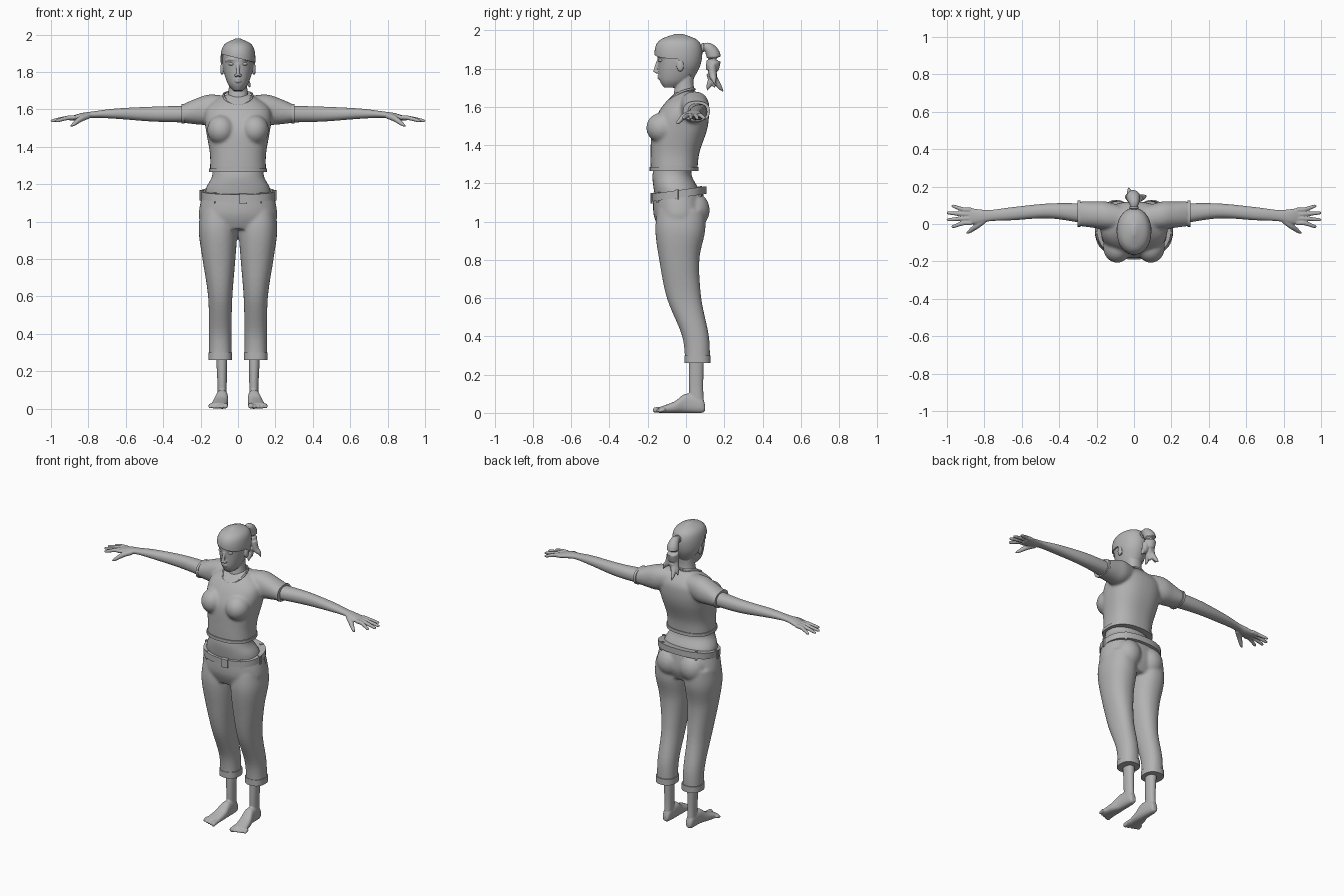
import bpy, bmesh, math
from mathutils import Vector, Matrix

default_cube = bpy.data.objects.get("Cube")
if default_cube:
    bpy.data.objects.remove(default_cube, do_unlink=True)

shade = (.45, .45, .45, 1)
grey = bpy.data.materials.new("plain_grey")
grey.use_nodes = True
grey.diffuse_color = shade
grey.node_tree.nodes["Principled BSDF"].inputs["Base Color"].default_value = shade


def spline(rows, steps):
    """Smooth in-between rows."""
    result = []
    last = len(rows) - 1
    for i in range(last):
        before, start, end, after = rows[max(i - 1, 0)], rows[i], rows[i + 1], rows[min(i + 2, last)]
        for step in range(steps):
            t = step / steps
            result.append([q + t / 2 * (r - p + t * (2*p - 5*q + 4*r - s + t * (3*q - p - 3*r + s)))
                           for p, q, r, s in zip(before, start, end, after)])
    return result + [list(rows[-1])]


def skin_rings(bm, rings):
    loops = [[bm.verts.new(point) for point in ring] for ring in rings]
    count = len(loops[0])
    for low, high in zip(loops, loops[1:]):
        for i in range(count):
            j = (i + 1) % count
            bm.faces.new((low[i], low[j], high[j], high[i]))
    bm.faces.new(loops[0][::-1])
    bm.faces.new(loops[-1])


def loft(bm, rows, axis="z", power=2.2, steps=6):
    """Rows are (position on axis, low and high of one side, low and high of the other)."""
    rings = []
    count = 40
    for t, a, b, c, d in spline(rows, steps):
        ring = []
        for i in range(count):
            angle = math.tau * i / count
            u, v = [math.copysign(abs(f) ** (2 / power), f) for f in (math.cos(angle), math.sin(angle))]
            p, q = (a + b + (b - a) * u) / 2, (c + d + (d - c) * v) / 2
            ring.append({"z": (p, q, t), "x": (t, p, q), "y": (p, t, q)}[axis])
        rings.append(ring)
    skin_rings(bm, rings)


def symmetric(rows):
    """Rows are (height, half width, front, back)."""
    return [(z, -width, width, front, back) for z, width, front, back in rows]


def band(bm, section, length, axis="z", grow=.005):
    """Flat strip around a cross-section, for hems, cuffs and the belt."""
    t, a, b, c, d = section
    outline = ((t, -grow), (t, grow), (t + length, grow), (t + length, -grow))
    loft(bm, [(at, a - g, b + g, c - g, d + g) for at, g in outline], axis, 2.4, 1)


def tube(bm, path, count=12, steps=4):
    """Path points are (x, y, z, radius)."""
    points = spline(path, steps)
    rings = []
    for i, (x, y, z, radius) in enumerate(points):
        ahead, behind = points[min(i + 1, len(points) - 1)], points[max(i - 1, 0)]
        turn = (Vector(ahead[:3]) - Vector(behind[:3])).to_track_quat("Z", "Y")
        angles = [math.tau * k / count for k in range(count)]
        rings.append([Vector((x, y, z)) + turn @ Vector((math.cos(a), math.sin(a), 0)) * max(radius, .002)
                      for a in angles])
    skin_rings(bm, rings)


def ball(bm, centre, size):
    bmesh.ops.create_uvsphere(bm, u_segments=24, v_segments=14, radius=1,
                              matrix=Matrix.Translation(centre) @ Matrix.Diagonal((*size, 1)))


def mirror(bm):
    copied = bmesh.ops.duplicate(bm, geom=bm.verts[:] + bm.edges[:] + bm.faces[:])["geom"]
    for item in copied:
        if isinstance(item, bmesh.types.BMVert):
            item.co.x *= -1


def finish(bm, name, voxel=0, smooth=4, thickness=0):
    """Make the object, optionally merging its pieces into one soft surface."""
    bmesh.ops.recalc_face_normals(bm, faces=bm.faces[:])
    mesh = bpy.data.meshes.new(name)
    bm.to_mesh(mesh)
    bm.free()
    part = bpy.data.objects.new(name, mesh)
    bpy.context.collection.objects.link(part)
    if voxel:
        merge = part.modifiers.new("merge", "REMESH")
        merge.mode, merge.voxel_size = "VOXEL", voxel
        part.modifiers.new("soften", "SMOOTH").iterations = smooth
    if thickness:
        part.modifiers.new("thickness", "SOLIDIFY").thickness = thickness
    if part.modifiers:
        graph = bpy.context.evaluated_depsgraph_get()
        part.data = bpy.data.meshes.new_from_object(part.evaluated_get(graph))
        part.modifiers.clear()
    part.data.materials.clear()
    part.data.materials.append(grey)
    part.data.shade_smooth()
    part.data.set_sharp_from_angle(angle=math.radians(45))


# Shirt: sleeves and bust mirrored, then merged with the torso
bm = bmesh.new()
loft(bm, [(.05, -.03, .09, 1.56, 1.67), (.15, -.03, .12, 1.52, 1.68),
          (.22, -.02, .12, 1.52, 1.66), (.3, -.01, .12, 1.53, 1.625)], "x")
ball(bm, (.09, -.125, 1.49), (.075, .083, .08))
mirror(bm)
loft(bm, symmetric([(1.27, .15, -.185, .06), (1.36, .15, -.185, .07), (1.48, .17, -.18, .11),
                    (1.56, .18, -.15, .12), (1.62, .16, -.11, .11), (1.68, .07, -.05, .06)]), power=2.4)
finish(bm, "shirt", .008, 8)

# Hems and collar
bm = bmesh.new()
band(bm, (1.265, -.15, .15, -.185, .06), .02)
finish(bm, "shirt_hem")

bm = bmesh.new()
band(bm, (.287, -.01, .12, 1.53, 1.625), .015, "x")
mirror(bm)
finish(bm, "sleeve_hems")

bm = bmesh.new()
turns = [(math.cos(a), math.sin(a)) for a in (math.tau * k / 24 for k in range(25))]
tube(bm, [(.077 * c, .074 * s - .028, 1.656 + .036 * s + .02 * c * c, .006) for c, s in turns], 8, 2)
finish(bm, "collar")

# Arms with hands, fingers and thumbs
bm = bmesh.new()
loft(bm, [(.25, 0, .11, 1.53, 1.62), (.45, .03, .11, 1.535, 1.615), (.65, .02, .09, 1.55, 1.605),
          (.77, .015, .075, 1.555, 1.59), (.84, 0, .08, 1.545, 1.58), (.9, 0, .09, 1.54, 1.56)], "x")
for k in range(4):
    base, tip = .077 - .024 * k, .095 - .036 * k
    reach = .99 if k in (1, 2) else .965
    tube(bm, [(.87, base, 1.557, .012), (.91, base, 1.555, .012),
              (reach, tip, 1.54, .009), (reach + .01, tip, 1.535, .003)])
tube(bm, [(.8, .02, 1.565, .016), (.84, -.01, 1.55, .016), (.88, -.04, 1.52, .01), (.897, -.048, 1.51, .003)])
mirror(bm)
finish(bm, "arms", .0045, 3)

# Midriff
bm = bmesh.new()
loft(bm, symmetric([(1.3, .135, -.165, .03), (1.24, .14, -.175, .03), (1.18, .17, -.17, .06), (1.12, .18, -.16, .08)]))
finish(bm, "midriff")

# Trousers: legs and seat merged with the hips
bm = bmesh.new()
loft(bm, [(1.06, .02, .2, -.15, .1), (.95, .005, .21, -.16, .1), (.8, .014, .19, -.14, .07),
          (.6, .03, .16, -.1, .08), (.4, .035, .155, -.02, .12), (.26, .035, .155, -.005, .125)])
ball(bm, (.085, .04, 1.06), (.085, .084, .095))
mirror(bm)
loft(bm, symmetric([(.96, .19, -.14, .07), (1.04, .21, -.17, .1), (1.15, .19, -.17, .09)]))
finish(bm, "trousers", .008, 7)

bm = bmesh.new()
band(bm, (.26, .035, .155, -.005, .125), .04, grow=.004)
mirror(bm)
finish(bm, "trouser_cuffs")

# Belt with loops and buckle, lower at the front
bm = bmesh.new()
band(bm, (1.13, -.19, .19, -.17, .1), .04, grow=.007)
for degrees in (-130, -82, -50, -5, 50, 130, 185):
    a = math.radians(degrees)
    width = .04 if degrees == -82 else .014
    spot = Matrix.Translation((.194 * math.cos(a), .139 * math.sin(a) - .035, 1.147))
    turn = Matrix.Rotation(math.atan2(math.sin(a) / .139, math.cos(a) / .194), 4, "Z")
    bmesh.ops.create_cube(bm, size=1, matrix=spot @ turn @ Matrix.Diagonal((.022, width, .055, 1)))
for v in bm.verts:
    v.co.z += .14 * v.co.y
finish(bm, "belt")

# Feet, ankles and toes
bm = bmesh.new()
loft(bm, [(.1, .07, .1, .01, .04), (.08, .06, .11, 0, .08), (0, .053, .118, 0, .1),
          (-.06, .053, .135, 0, .06), (-.14, .06, .15, 0, .03)], "y", 2.5)
loft(bm, [(.32, .056, .12, .015, .095), (.14, .06, .11, .015, .09), (.04, .06, .11, .02, .095)])
for k in range(5):
    x, tip = .068 + .02 * k, .007 * k - .173
    r = .01 if k else .014
    tube(bm, [(x, -.11, .02, r), (x, tip + .03, .018, r), (x, tip + .006, r, r), (x, tip, r, r / 3)])
mirror(bm)
finish(bm, "feet", .005, 3)

# Head and neck with ears, brows, nose and lips
bm = bmesh.new()
ball(bm, (.086, -.03, 1.815), (.009, .019, .032))
ball(bm, (.011, -.153, 1.782), (.009, .011, .008))
tube(bm, [(.014, -.142, 1.864, .007), (.04, -.137, 1.868, .008), (.066, -.108, 1.858, .006)])
mirror(bm)
loft(bm, symmetric([(1.7, .025, -.115, -.04), (1.74, .056, -.138, .02), (1.82, .08, -.145, .07),
                    (1.9, .082, -.148, .073), (1.95, .055, -.12, .04), (1.965, .03, -.08, 0)]), power=2.1)
loft(bm, symmetric([(1.58, .085, -.07, .07), (1.66, .058, -.065, .05), (1.72, .049, -.056, .04), (1.8, .05, -.05, .045)]))
tube(bm, [(0, -.14, 1.85, .008), (0, -.152, 1.82, .009), (0, -.162, 1.78, .01)])
for z in (1.75, 1.762):
    tube(bm, [(-.025, -.128, 1.756, .003), (0, -.143, z, .007), (.025, -.128, 1.756, .003)])
finish(bm, "head_and_neck", .004, 3)

bm = bmesh.new()
ball(bm, (.034, -.131, 1.843), (.017, .014, .009))
mirror(bm)
finish(bm, "eyes")

# Hair cap, trimmed along the fringe and behind the ears
bm = bmesh.new()
loft(bm, symmetric([(1.74, .056, -.13, .035), (1.82, .088, -.157, .076), (1.9, .091, -.163, .084),
                    (1.95, .07, -.135, .058), (1.98, .01, -.06, -.015)]), power=2.1)
trims = [(Vector((0, -.16, 1.874)), Vector((.25, 0, 1))), (Vector((0, -.02, 1.82)), Vector((0, 1, .75)))]
for spot, normal in trims:
    bmesh.ops.bisect_plane(bm, geom=bm.verts[:] + bm.edges[:] + bm.faces[:], plane_co=spot, plane_no=normal)
bare = [face for face in bm.faces
        if all((face.calc_center_median() - spot).dot(normal) < 0 for spot, normal in trims)]
bmesh.ops.delete(bm, geom=bare, context="FACES")
finish(bm, "hair_cap", thickness=.01)

# Ponytail with loose curled locks
bm = bmesh.new()
tube(bm, [(0, .06, 1.895, .02), (0, .09, 1.91, .02), (0, .12, 1.905, .03), (-.004, .145, 1.86, .038),
          (-.005, .135, 1.77, .03), (0, .15, 1.7, .004)], 20)
for x, y, z in ((-.03, .195, 1.68), (.065, .15, 1.715), (0, .11, 1.685), (-.045, .15, 1.7)):
    tube(bm, [(x / 3, .135, 1.82, .022), (x / 2, .14, 1.765, .02), (x * .8, y * .6 + .055, z + .03, .014), (x, y, z, .003)])
finish(bm, "ponytail", .005, 3)

bm = bmesh.new()
ball(bm, (0, .088, 1.91), (.025, .011, .025))
finish(bm, "hair_tie")
